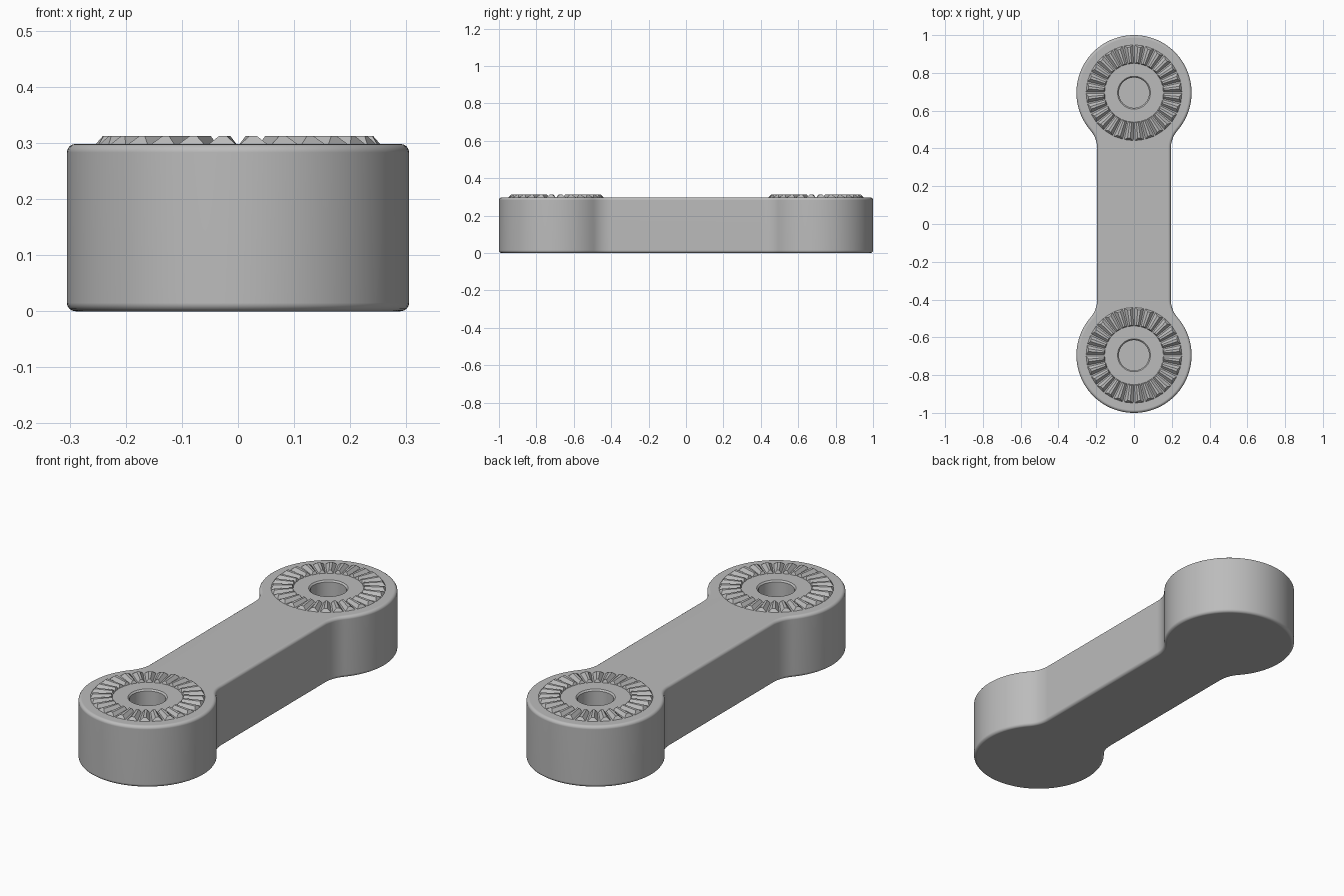
import bpy, bmesh
from math import sin, cos, pi, atan2, hypot

HEIGHT = 0.298       # top of the flat body
END_Y = 0.695        # distance of each round end from the middle
END_R = 0.305
BAR_X = 0.195        # half width of the bar
FILLET = 0.145
TEETH = 28

cube = bpy.data.objects.get("Cube")
if cube:
    bpy.data.objects.remove(cube, do_unlink=True)

grey = bpy.data.materials.new("light grey")
grey.use_nodes = True
colour = (0.5, 0.5, 0.5, 1)
grey.diffuse_color = colour
grey.node_tree.nodes["Principled BSDF"].inputs["Base Color"].default_value = colour


def make_object(name, bm):
    bmesh.ops.recalc_face_normals(bm, faces=bm.faces)
    mesh = bpy.data.meshes.new(name)
    bm.to_mesh(mesh)
    bm.free()
    mesh.materials.append(grey)
    obj = bpy.data.objects.new(name, mesh)
    bpy.context.collection.objects.link(obj)
    return obj


def select_only(obj):
    bpy.ops.object.select_all(action='DESELECT')
    obj.select_set(True)
    bpy.context.view_layer.objects.active = obj


def arc(cx, cy, r, start, end, steps):
    angles = [start + (end - start) * i / steps for i in range(steps + 1)]
    return [(cx + r * cos(a), cy + r * sin(a)) for a in angles]


# Outline: a round end on each side, blended into the bar by concave fillets
fx = BAR_X + FILLET
drop = ((END_R + FILLET) ** 2 - fx ** 2) ** 0.5
fy = END_Y - drop
touch = atan2(drop, -fx)
quarter = arc(fx, fy, FILLET, pi, touch, 10)
quarter += arc(0, END_Y, END_R, atan2(-drop, fx), pi / 2, 32)[1:]
half = quarter + [(-x, y) for x, y in reversed(quarter[:-1])]
outline = half + [(-x, -y) for x, y in half]

bm = bmesh.new()
base = bm.faces.new([bm.verts.new((x, y, 0)) for x, y in outline])
top = bmesh.ops.extrude_face_region(bm, geom=[base])
for v in top["geom"]:
    if isinstance(v, bmesh.types.BMVert):
        v.co.z = HEIGHT
body = make_object("link_arm_body", bm)

bevel = body.modifiers.new("rounded_rims", 'BEVEL')
bevel.width = 0.015
bevel.segments = 4
bevel.limit_method = 'ANGLE'
bevel.angle_limit = 1.0

# Blind bolt holes with a small chamfered lip
bm = bmesh.new()
hole_profile = [(0.08, 0.1), (0.08, HEIGHT - 0.007),
                (0.087, HEIGHT), (0.087, HEIGHT + 0.05)]
for side in (-1, 1):
    rings = [[bm.verts.new((x, y, z)) for x, y in arc(0, side * END_Y, r, 0, 2 * pi, 64)[:-1]]
             for r, z in hole_profile]
    for low, high in zip(rings, rings[1:]):
        for i in range(64):
            j = (i + 1) % 64
            bm.faces.new((low[i], low[j], high[j], high[i]))
    bm.faces.new(rings[0])
    bm.faces.new(rings[-1])
cutter = make_object("hole_cutter", bm)
cutter.hide_render = True

cut = body.modifiers.new("bolt_holes", 'BOOLEAN')
cut.operation = 'DIFFERENCE'
cut.solver = 'EXACT'
cut.object = cutter
select_only(body)
for name in ("rounded_rims", "bolt_holes"):
    bpy.ops.object.modifier_apply(modifier=name)
bpy.data.objects.remove(cutter, do_unlink=True)
select_only(body)
bpy.ops.object.shade_smooth_by_angle(angle=0.6)
weighted = body.modifiers.new("flat_caps", 'WEIGHTED_NORMAL')
weighted.keep_sharp = True


# Ring of radial locking teeth, each a tapered ridge with sloping ends
def tooth_ring(name, cy):
    bm = bmesh.new()
    pitch = 2 * pi / TEETH
    for k in range(TEETH):
        mid = pi / 2 + (k + 0.5) * pitch

        def point(r, offset, z):
            a = mid + offset * pitch
            return bm.verts.new((r * cos(a), cy + r * sin(a), z))

        low = [point(r, o, HEIGHT - 0.002)
               for r, o in ((0.155, -0.46), (0.255, -0.46), (0.255, 0.46), (0.155, 0.46))]
        high = [point(r, o, 0.312)
                for r, o in ((0.16, -0.13), (0.242, -0.13), (0.242, 0.13), (0.16, 0.13))]
        bm.faces.new(low[::-1])
        bm.faces.new(high)
        for i in range(4):
            j = (i + 1) % 4
            bm.faces.new((low[i], low[j], high[j], high[i]))
    return make_object(name, bm)


tooth_ring("front_tooth_ring", -END_Y)
tooth_ring("back_tooth_ring", END_Y)
